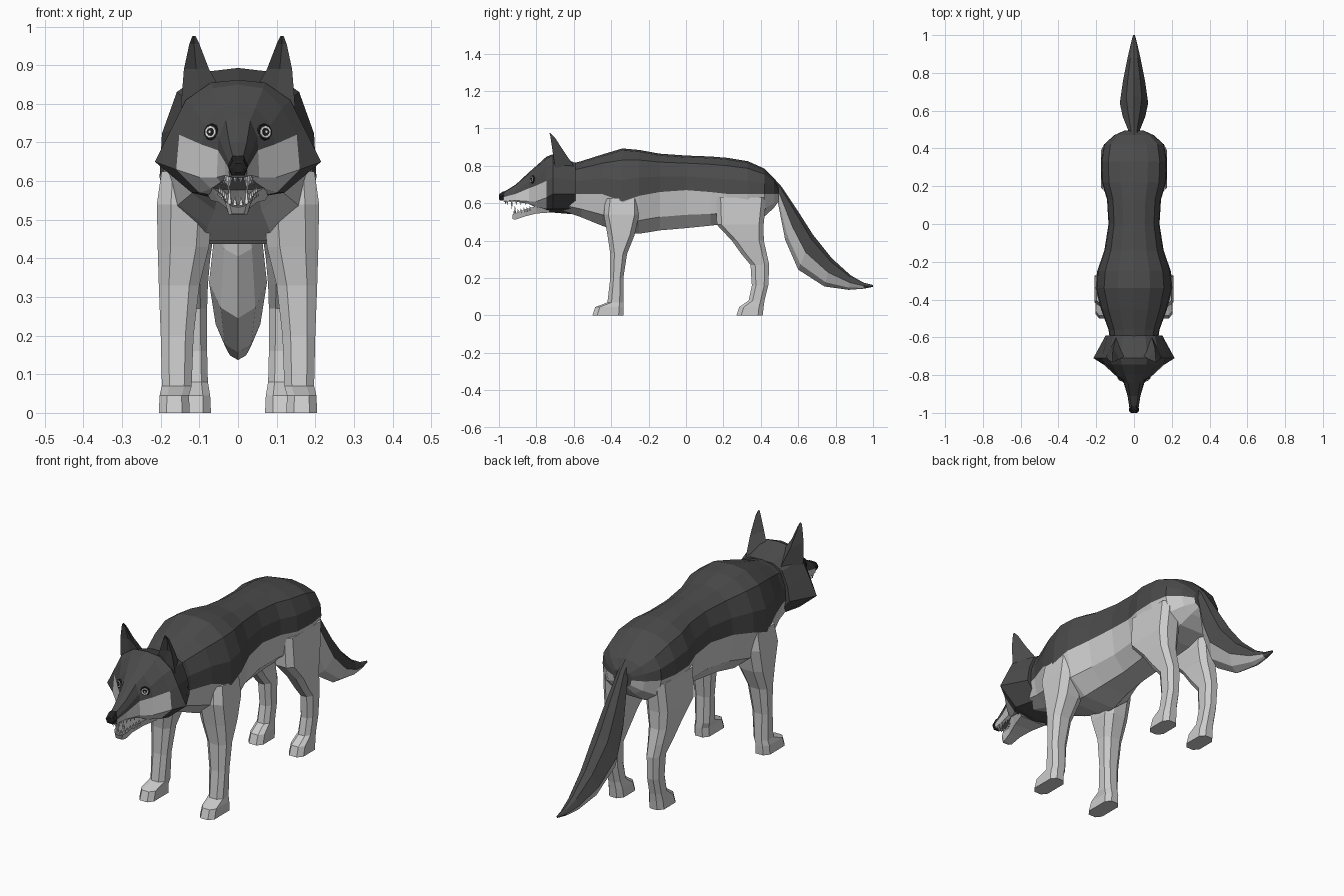
import bpy
import bmesh
from mathutils import Vector, Matrix
from mathutils.bvhtree import BVHTree

cube = bpy.data.objects.get("Cube")
if cube:
    bpy.data.objects.remove(cube, do_unlink=True)


def material(name, r, g, b):
    m = bpy.data.materials.new(name)
    m.use_nodes = True
    m.diffuse_color = (r, g, b, 1)
    m.node_tree.nodes["Principled BSDF"].inputs["Base Color"].default_value = (r, g, b, 1)
    return m


DARK, LIGHT, WHITE, BLACK, MOUTH = range(5)
MATS = [material("dark_coat", .07, .07, .07), material("light_coat", .6, .6, .6),
        material("tooth_white", .85, .85, .85), material("black", .015, .015, .015),
        material("mouth_grey", .2, .2, .2)]


def finish(name, bm):
    bmesh.ops.recalc_face_normals(bm, faces=bm.faces)
    mesh = bpy.data.meshes.new(name)
    bm.to_mesh(mesh)
    bm.free()
    for m in MATS:
        mesh.materials.append(m)
    obj = bpy.data.objects.new(name, mesh)
    bpy.context.collection.objects.link(obj)
    return obj


def loft(name, rings, rule):
    """Skin rings of points; rule(segment, side) gives the material."""
    bm = bmesh.new()
    loops = [[bm.verts.new(p) for p in ring] for ring in rings]
    n = len(rings[0])
    for i, (a, b) in enumerate(zip(loops, loops[1:])):
        for j in range(n):
            k = (j + 1) % n
            bm.faces.new((a[j], a[k], b[k], b[j])).material_index = rule(i, j)
    bm.faces.new(loops[0]).material_index = rule(0, 0)
    bm.faces.new(loops[-1]).material_index = rule(len(loops) - 2, 0)
    return finish(name, bm)


def mirror_loft(name, halves, rule):
    """Loft symmetric rings given as half outlines from top to bottom."""
    n = len(halves[0])
    rings = [h + [(-x, y, z) for x, y, z in h[-2:0:-1]] for h in halves]
    return loft(name, rings, lambda i, j: rule(i, min(j, 2 * n - 3 - j)))


# Body: y, top, half width, coat line, bottom
body = [(-.66, .80, .12, .65, .56), (-.56, .825, .135, .65, .525),
        (-.45, .86, .175, .65, .48), (-.34, .893, .203, .61, .445),
        (-.25, .885, .195, .64, .437), (-.14, .865, .157, .66, .455),
        (0, .855, .135, .67, .467), (.13, .85, .143, .66, .48),
        (.22, .843, .17, .65, .49), (.33, .825, .175, .65, .5),
        (.42, .785, .16, .65, .53), (.47, .735, .105, .65, .575),
        (.495, .69, .05, .65, .61)]
halves = []
for y, t, w, c, b in body:
    halves.append([(0, y, t), (.42 * w, y, t - .01), (.78 * w, y, t - .22 * (t - c)),
                   (.97 * w, y, t - .6 * (t - c)), (w, y, c),
                   (.88 * w, y, b + .35 * (c - b)), (.45 * w, y, b), (0, y, b)])
mirror_loft("body", halves, lambda i, r: DARK if r < 4 else LIGHT)

# Tail: top edge y z, underside y z, half width
tail = [(.46, .745, .455, .65, .025), (.51, .69, .49, .61, .032),
        (.61, .54, .53, .405, .06), (.68, .43, .60, .245, .075),
        (.78, .305, .74, .155, .058), (.88, .215, .87, .137, .035),
        (.95, .175, .95, .143, .018), (1, .163, 1, .153, .005)]
profile = [(0, 0), (.55, .12), (1, .5), (.6, .85), (0, 1)]
mirror_loft("tail", [[(w * f, yt + (yb - yt) * s, zt + (zb - zt) * s) for f, s in profile]
                     for yt, zt, yb, zb, w in tail],
            lambda i, r: DARK if r < 2 or i == 6 else LIGHT)

# Head: half outlines at each depth, from crown to throat
head = [(-.59, [(0, .815), (.06, .815), (.11, .79), (.14, .72), (.15, .65), (.09, .57), (0, .54)]),
        (-.71, [(0, .862), (.07, .855), (.135, .81), (.17, .74), (.215, .65), (.12, .57), (0, .55)]),
        (-.745, [(0, .85), (.065, .84), (.115, .79), (.152, .72), (.16, .63), (.1, .57), (0, .55)]),
        (-.80, [(0, .80), (.045, .79), (.085, .745), (.095, .695), (.1, .61), (.07, .58), (0, .575)]),
        (-.84, [(0, .765), (.032, .758), (.05, .715), (.052, .68), (.055, .61), (.045, .597), (0, .6)]),
        (-.91, [(0, .70), (.022, .697), (.032, .668), (.034, .65), (.034, .615), (.025, .608), (0, .61)]),
        (-.975, [(0, .66), (.012, .657), (.022, .645), (.024, .633), (.022, .612), (.015, .61), (0, .61)])]


def head_rule(i, r):
    if i < 2 or r < 3:
        return DARK
    return MOUTH if r == 5 and i > 2 else LIGHT


skull = mirror_loft("head", [[(x, y, z) for x, z in pts] for y, pts in head], head_rule)

# Nose pad
nose = [(-.955, .017, .668, .632), (-.98, .027, .662, .615),
        (-.995, .024, .652, .615), (-1, .014, .645, .622)]
mirror_loft("nose", [[(0, y, t), (w * .6, y, t), (w, y, (t + b) / 2), (w * .6, y, b), (0, y, b)]
                     for y, w, t, b in nose], lambda i, r: BLACK)

# Lower jaw
jaw = [(-.73, .1, .60, .55), (-.80, .07, .585, .545), (-.86, .043, .567, .53),
       (-.91, .034, .548, .513), (-.928, .022, .54, .515)]
mirror_loft("lower_jaw", [[(0, y, t - .008), (w * .7, y, t - .005), (w, y, t),
                           (w * .7, y, b), (0, y, b)] for y, w, t, b in jaw],
            lambda i, r: MOUTH if r < 2 else LIGHT)

# Teeth: rows of small cones, with longer canines at the front
bm = bmesh.new()


def tooth(x, y, z, length):
    spot = Matrix.Translation((x, y, z + length / 2))
    if length < 0:
        spot = spot @ Matrix.Rotation(3.14159, 4, 'X')
    bmesh.ops.create_cone(bm, cap_ends=True, segments=5, radius1=.007, radius2=.0008,
                          depth=abs(length), matrix=spot)


for side in (-1, 1):
    for k in range(6):
        f = k / 5
        tooth(side * (.02 + .022 * f), -.955 + .12 * f, .615, -.045 if k == 1 else -.024)
        tooth(side * (.022 + .025 * f), -.915 + .08 * f, .541 + .02 * f, .045 if k == 0 else .024)
    tooth(side * .007, -.965, .615, -.02)
    tooth(side * .008, -.92, .537, .022)
for f in bm.faces:
    f.material_index = WHITE
finish("teeth", bm)

# Ears: outer, back, inner and hollow front corner of each ring
ear = [[(.148, -.70, .79), (.095, -.60, .80), (.04, -.69, .83), (.095, -.705, .82)],
       [(.14, -.715, .89), (.11, -.655, .88), (.075, -.715, .89), (.108, -.70, .89)],
       [(.126, -.725, .955), (.115, -.70, .95), (.1, -.725, .955), (.114, -.715, .955)],
       [(.118, -.73, .976), (.114, -.725, .976), (.11, -.73, .976), (.114, -.728, .976)]]

# Legs: z, inner x, outer x, front y, back y
front_leg = [(0, .125, .205, -.5, -.335), (.045, .127, .203, -.485, -.333),
             (.07, .12, .197, -.42, -.333), (.2, .115, .2, -.405, -.335),
             (.33, .1, .205, -.405, -.315), (.43, .075, .208, -.42, -.275),
             (.54, .065, .21, -.44, -.25), (.625, .08, .198, -.43, -.25)]
hind_leg = [(0, .07, .15, .27, .41), (.045, .072, .148, .285, .415),
            (.08, .078, .145, .335, .42), (.16, .08, .145, .352, .44),
            (.27, .08, .15, .345, .445), (.33, .078, .158, .295, .432),
            (.4, .072, .167, .245, .416), (.485, .06, .174, .165, .415),
            (.63, .06, .168, .16, .43)]


def leg_ring(side, z, x0, x1, y0, y1):
    a, b = (x1 - x0) * .25, min(.025, (y1 - y0) * .25)
    pts = [(x0 + a, y0), (x1 - a, y0), (x1, y0 + b), (x1, y1 - b),
           (x1 - a, y1), (x0 + a, y1), (x0, y1 - b), (x0, y0 + b)]
    return [(side * x, y, z) for x, y in pts]


# Eyes: thin stacked discs laid on the face
sm = bmesh.new()
sm.from_mesh(skull.data)
face_tree = BVHTree.FromBMesh(sm)
sm.free()


def eye(name, side):
    spot, normal, _, _ = face_tree.ray_cast(Vector((side * .068, -2, .727)), Vector((0, 1, 0)))
    normal = (normal + Vector((0, -.6, 0))).normalized()
    frame = Matrix.Translation(spot) @ normal.to_track_quat('Z', 'Y').to_matrix().to_4x4()
    bm = bmesh.new()
    for radius, lift, mat in ((.022, .003, BLACK), (.017, .005, WHITE),
                              (.011, .007, BLACK), (.004, .009, WHITE)):
        before = set(bm.faces)
        bmesh.ops.create_cone(bm, cap_ends=True, segments=10, radius1=radius, radius2=radius * .9,
                              depth=.006, matrix=frame @ Matrix.Translation((0, 0, lift)))
        for f in set(bm.faces) - before:
            f.material_index = mat
    finish(name, bm)


# Paired parts
for label, side in (("left", 1), ("right", -1)):
    loft(label + "_ear", [[(side * x, y, z) for x, y, z in ring] for ring in ear],
         lambda i, j: DARK)
    loft(label + "_front_leg", [leg_ring(side, *r) for r in front_leg], lambda i, j: LIGHT)
    loft(label + "_hind_leg", [leg_ring(side, *r) for r in hind_leg], lambda i, j: LIGHT)
    eye(label + "_eye", side)
